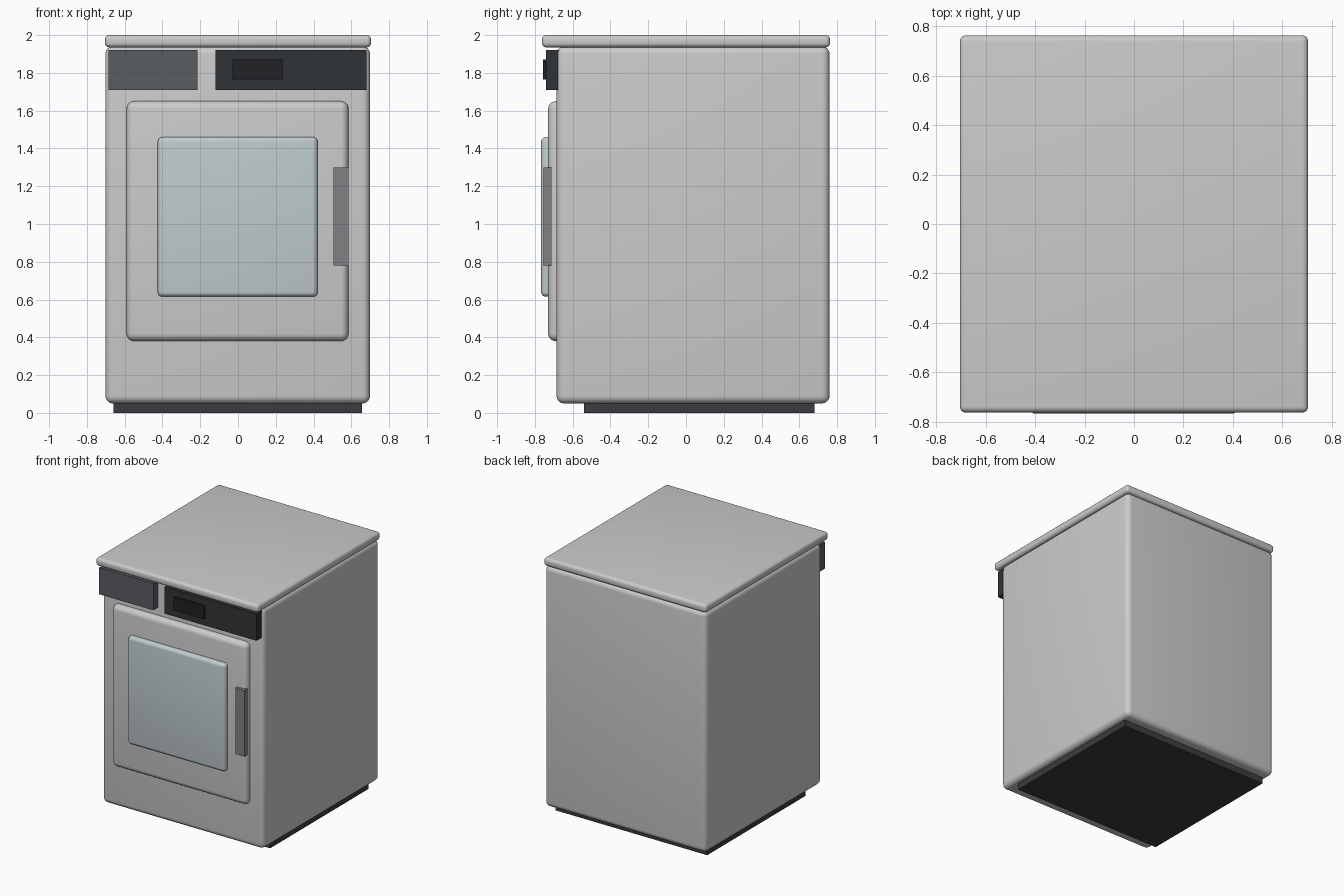
import bpy
from math import radians
from mathutils import Vector

if "Cube" in bpy.data.objects:
    bpy.data.objects.remove(bpy.data.objects["Cube"])


def material(name, rgb):
    m = bpy.data.materials.new(name)
    m.diffuse_color = (*rgb, 1)
    m.use_nodes = True
    m.node_tree.nodes["Principled BSDF"].inputs["Base Color"].default_value = m.diffuse_color
    return m


def box(name, x, y, z, radius=0, mat=None):
    """Box spanning the given (min, max) ranges, with optional rounded edges."""
    lo, hi = Vector((x[0], y[0], z[0])), Vector((x[1], y[1], z[1]))
    bpy.ops.mesh.primitive_cube_add(size=1, location=(lo + hi) / 2)
    ob = bpy.context.object
    ob.name = name
    ob.scale = hi - lo
    bpy.ops.object.transform_apply(location=False, rotation=False, scale=True)
    if radius:
        b = ob.modifiers.new("rounding", 'BEVEL')
        b.width, b.segments = radius, 5
        b.limit_method = 'NONE'
        bpy.ops.object.modifier_apply(modifier=b.name)
        bpy.ops.object.shade_smooth_by_angle(angle=radians(40))
    if mat:
        ob.data.materials.append(mat)
    return ob


black = material("black_plastic", (0.03, 0.033, 0.038))
display_black = material("display_black", (0.015, 0.015, 0.018))
charcoal = material("charcoal_plastic", (0.1, 0.11, 0.12))
rubber = material("dark_rubber", (0.045, 0.045, 0.05))
glass = material("pale_glass", (0.53, 0.6, 0.61))
handle_grey = material("handle_grey", (0.22, 0.22, 0.23))

# Cabinet, worktop and recessed base
box("cabinet", (-0.702, 0.699), (-0.685, 0.76), (0.05, 1.94), 0.04)
box("worktop", (-0.705, 0.705), (-0.763, 0.763), (1.935, 2.0), 0.024)
box("base_plinth", (-0.66, 0.657), (-0.54, 0.68), (0.0, 0.07), 0, rubber)

# Door with raised window and handle
box("door", (-0.59, 0.585), (-0.73, -0.62), (0.38, 1.65), 0.04)
box("door_window", (-0.425, 0.422), (-0.767, -0.69), (0.615, 1.46), 0.025, glass)
box("door_handle", (0.505, 0.584), (-0.754, -0.71), (0.78, 1.298), 0, handle_grey)

# Drawer front and control panel with display
box("drawer_front", (-0.685, -0.215), (-0.742, -0.66), (1.71, 1.92), 0, charcoal)
box("control_panel", (-0.118, 0.68), (-0.742, -0.66), (1.71, 1.92), 0, black)
box("display", (-0.03, 0.235), (-0.758, -0.72), (1.765, 1.87), 0, display_black)
